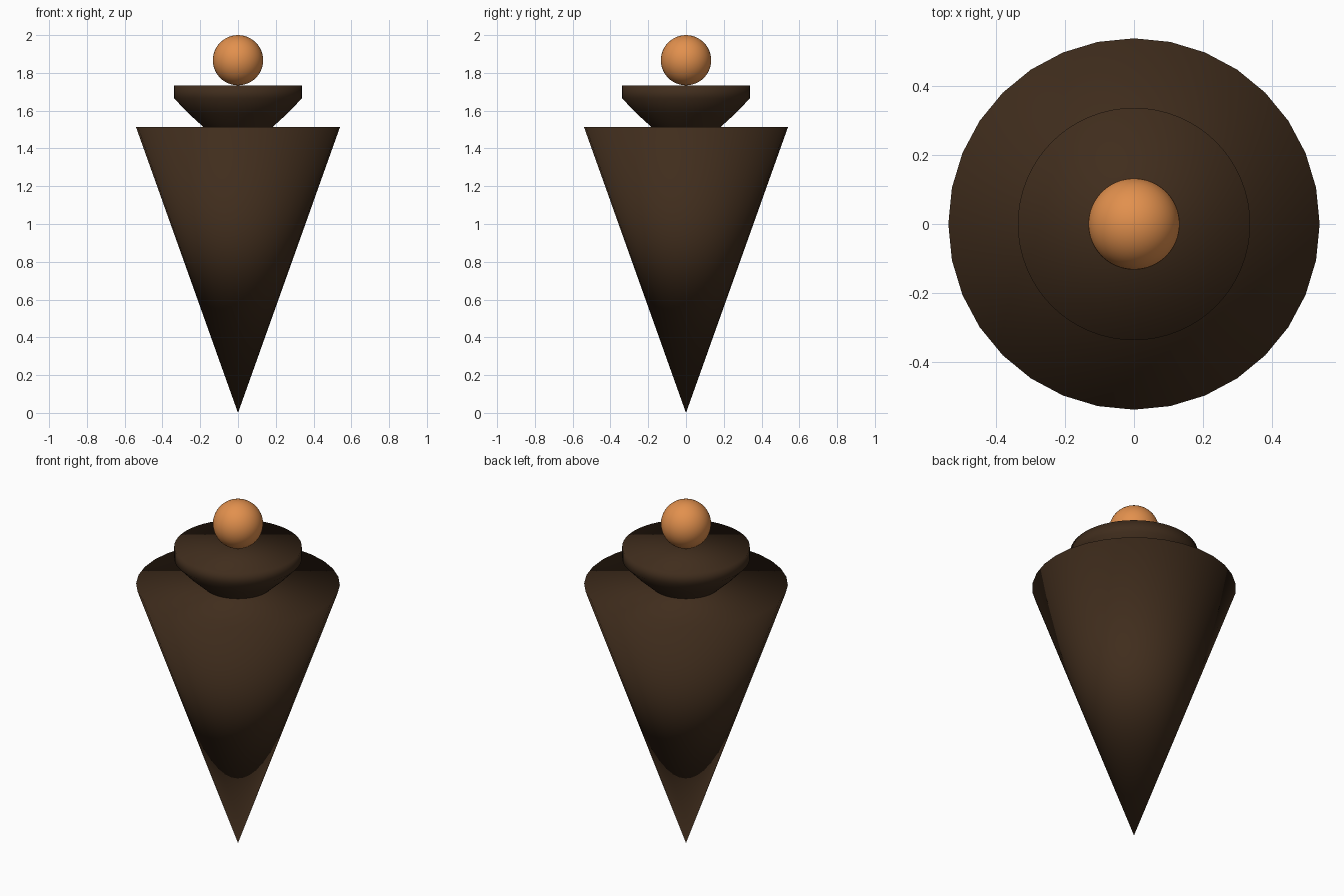
import bpy, bmesh, math

if "Cube" in bpy.data.objects:
    bpy.data.objects.remove(bpy.data.objects["Cube"])


def material(name, rgb):
    m = bpy.data.materials.new(name)
    m.diffuse_color = (*rgb, 1)
    m.use_nodes = True
    m.node_tree.nodes["Principled BSDF"].inputs["Base Color"].default_value = m.diffuse_color
    return m


def finish(bm, name, mat):
    """Turn a bmesh into a fully smooth-shaded object."""
    bmesh.ops.recalc_face_normals(bm, faces=bm.faces)
    for f in bm.faces:
        f.smooth = True
    me = bpy.data.meshes.new(name)
    bm.to_mesh(me)
    bm.free()
    me.materials.append(mat)
    ob = bpy.data.objects.new(name, me)
    bpy.context.collection.objects.link(ob)
    return ob


def lathe(name, profile, sides, mat):
    """Revolve (radius, z) points about z; flat ends closed, zero radius = tip."""
    bm = bmesh.new()
    rings = []
    for r, z in profile:
        n = sides if r > 0 else 1
        rings.append([bm.verts.new((r * math.cos(2 * math.pi * i / sides),
                                    r * math.sin(2 * math.pi * i / sides), z))
                      for i in range(n)])
    for a, b in zip(rings, rings[1:]):
        for i in range(sides):
            j = (i + 1) % sides
            if len(a) == 1:
                bm.faces.new((a[0], b[j], b[i]))
            else:
                bm.faces.new((a[i], a[j], b[j], b[i]))
    for ring in (rings[0], rings[-1]):
        if len(ring) > 1:
            bm.faces.new(ring)
    return finish(bm, name, mat)


brown = material("dark_brown", (0.051, 0.026, 0.012))
orange = material("orange", (0.76, 0.28, 0.075))

# Inverted cone body with a closed flat top
lathe("cone_body", [(0, 0), (0.54, 1.513)], 32, brown)

# Flared collar sitting on the cone
lathe("collar", [(0.17, 1.505), (0.185, 1.515), (0.265, 1.588),
                 (0.338, 1.665), (0.338, 1.734)], 64, brown)

# Ball on top
bm = bmesh.new()
bmesh.ops.create_uvsphere(bm, u_segments=48, v_segments=24, radius=0.133)
bmesh.ops.translate(bm, verts=bm.verts, vec=(0, 0, 1.867))
finish(bm, "ball", orange)
